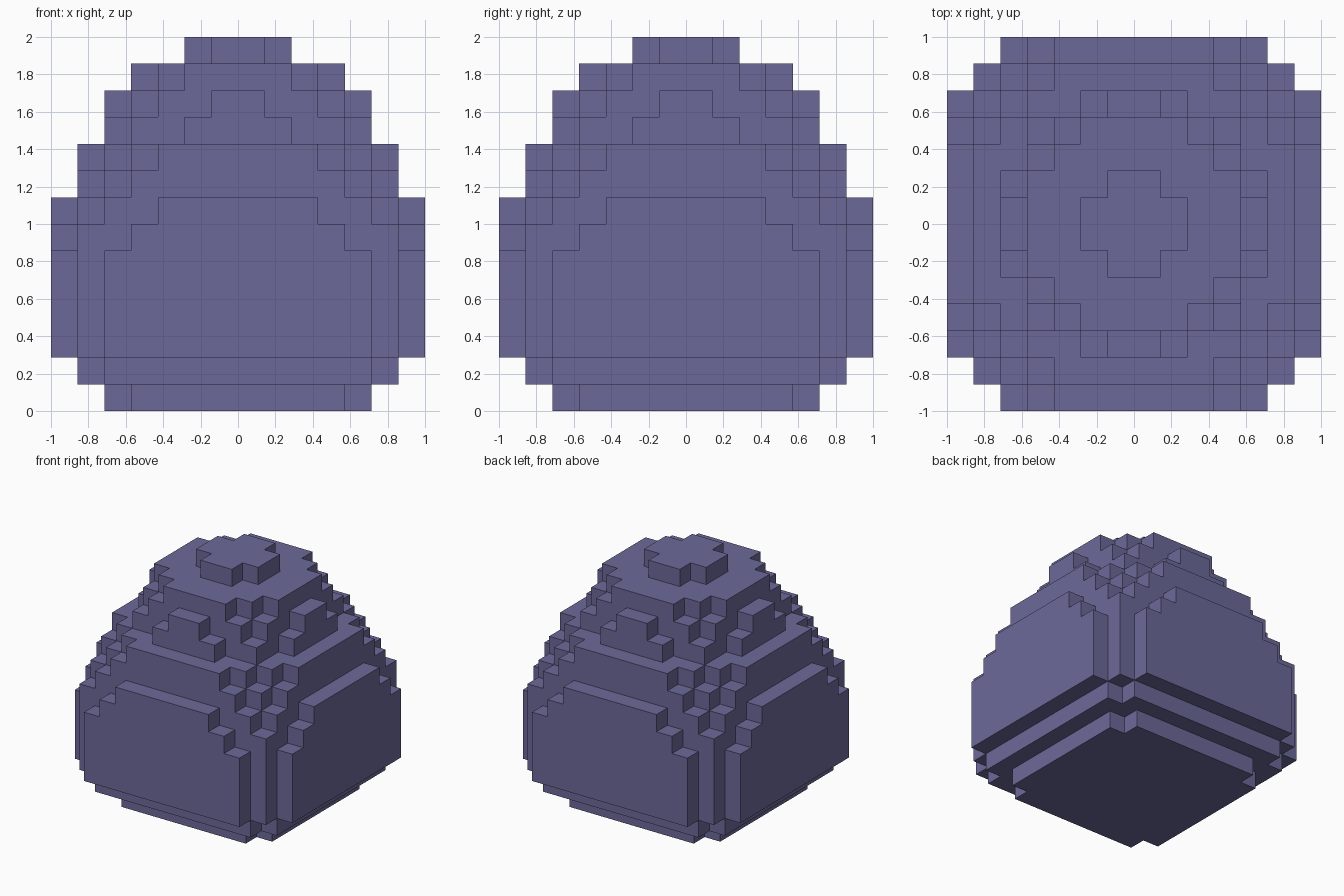
import bpy
import bmesh
import math

cube = bpy.data.objects.get("Cube")
if cube:
    bpy.data.objects.remove(cube, do_unlink=True)

UNIT = 2 / 14  # edge of one block

# One quarter of each course, bottom to top:
# (courses high, block depth of each column counted outward from the centre)
COURSES = [
    (1, (5, 5, 5, 5, 4)),           # foot
    (1, (6, 6, 6, 6, 6, 5)),
    (4, (7, 7, 7, 7, 7, 6, 5)),     # widest belly
    (1, (7, 7, 7, 7, 6, 6, 4)),
    (1, (7, 7, 7, 6, 6, 5, 3)),
    (1, (6, 6, 6, 6, 5, 4)),        # shoulder
    (1, (6, 6, 6, 5, 4, 3)),
    (1, (5, 5, 4, 4, 2)),           # upper dome
    (1, (5, 4, 4, 3, 1)),
    (1, (4, 4, 3, 2)),
    (1, (2, 1)),                    # cross-shaped cap
]


def filled_blocks():
    """Mirror every quarter course in x and y."""
    blocks, z = set(), 0
    for height, depths in COURSES:
        for k in range(z, z + height):
            for i, depth in enumerate(depths):
                for j in range(depth):
                    blocks |= {(x, y, k) for x in (i, -i - 1) for y in (j, -j - 1)}
        z += height
    return blocks


def block_shell(name, blocks, material):
    """Skin the outside of the blocks and merge the flat areas."""
    bm = bmesh.new()
    verts = {}

    def vert(p):
        if p not in verts:
            verts[p] = bm.verts.new([c * UNIT for c in p])
        return verts[p]

    for block in sorted(blocks):
        for axis in range(3):
            for side in (0, 1):
                near = list(block)
                near[axis] += 2 * side - 1
                if tuple(near) in blocks:
                    continue
                ring = []
                for a, b in ((0, 0), (1, 0), (1, 1), (0, 1)):
                    p = list(block)
                    p[axis] += side
                    p[(axis + 1) % 3] += a
                    p[(axis + 2) % 3] += b
                    ring.append(vert(tuple(p)))
                bm.faces.new(ring if side else ring[::-1])

    bmesh.ops.dissolve_limit(bm, angle_limit=math.radians(1),
                             verts=bm.verts[:], edges=bm.edges[:])
    mesh = bpy.data.meshes.new(name)
    bm.to_mesh(mesh)
    bm.free()
    mesh.materials.append(material)
    obj = bpy.data.objects.new(name, mesh)
    bpy.context.collection.objects.link(obj)
    return obj


# Single flat colour
violet = bpy.data.materials.new("dusty_violet")
violet.use_nodes = True
colour = (0.150, 0.141, 0.314, 1)
violet.diffuse_color = colour
bsdf = next(n for n in violet.node_tree.nodes if n.type == "BSDF_PRINCIPLED")
bsdf.inputs["Base Color"].default_value = colour
bsdf.inputs["Roughness"].default_value = 0.8

block_shell("stepped_egg", filled_blocks(), violet)
